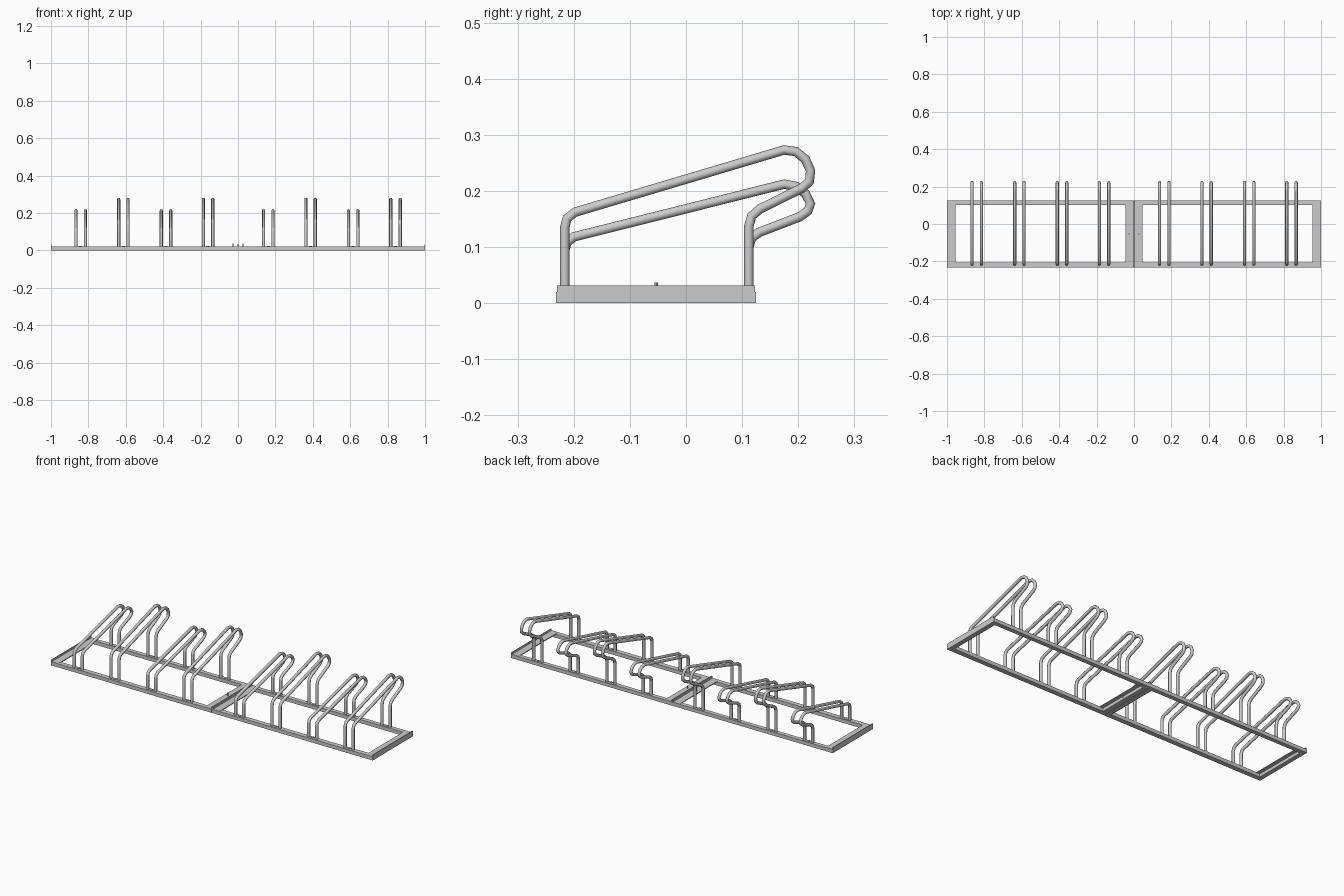
import bpy

if "Cube" in bpy.data.objects:
    bpy.data.objects.remove(bpy.data.objects["Cube"])


def box(name, x0, x1, y0, y1, z0, z1):
    bpy.ops.mesh.primitive_cube_add(size=1, location=((x0 + x1) / 2, (y0 + y1) / 2, (z0 + z1) / 2))
    ob = bpy.context.object
    ob.name = name
    ob.scale = (abs(x1 - x0), y1 - y0, z1 - z0)
    return ob


def pin(name, x, y, z0, z1, r):
    bpy.ops.mesh.primitive_cylinder_add(vertices=8, radius=r, depth=z1 - z0, location=(x, y, (z0 + z1) / 2))
    bpy.context.object.name = name


def tube(name, x, path, r=0.0085):
    cu = bpy.data.curves.new(name, 'CURVE')
    cu.dimensions = '3D'
    cu.bevel_depth = r
    cu.bevel_resolution = 2
    cu.use_fill_caps = True
    sp = cu.splines.new('POLY')
    sp.points.add(len(path) - 1)
    for p, (y, z) in zip(sp.points, path):
        p.co = (x, y, z, 1)
    ob = bpy.data.objects.new(name, cu)
    bpy.context.collection.objects.link(ob)


# Side outlines (y, z) of the tall and short wheel hoops
TALL = [(-.216, .018), (-.216, .135), (-.212, .151), (-.198, .162), (.175, .273),
        (.196, .270), (.213, .256), (.222, .236), (.220, .217), (.207, .205),
        (.132, .168), (.117, .155), (.112, .137), (.112, .018)]
SHORT = [(-.216, .018), (-.216, .095), (-.212, .108), (-.200, .118), (.175, .212),
         (.196, .208), (.213, .195), (.222, .177), (.217, .164), (.203, .154),
         (.130, .126), (.117, .116), (.112, .100), (.112, .018)]

FRONT, BACK, H = -.232, .125, .02

# Two base frames, mirrored about the middle
for s, side in ((-1, "left"), (1, "right")):
    a, b = sorted((s * .001, s * 1.0))
    box(side + "_front_rail", a, b, FRONT, FRONT + .027, 0, H)
    box(side + "_rear_rail", a, b, BACK - .024, BACK, 0, H)
    for e, d in ((.001, 1), (1.0, -1)):
        # End crossbar with an upturned angle plate on top
        def span(w):
            return sorted((s * e, s * (e + d * w)))
        box(side + "_crossbar", *span(.025), FRONT + .027, BACK - .024, 0, H)
        box(side + "_angle_plate", *span(.045), FRONT + .002, BACK - .002, H - .003, H + .001)
        box(side + "_angle_flange", *span(.004), FRONT + .002, BACK - .002, H, .031)
    # Joining bolt beside the middle seam
    pin(side + "_joining_bolt", s * .027, -.053, .012, .037, .003)

# Wheel holders: pairs of hoops, alternating short and tall
for i, x in enumerate((-.841, -.613, -.385, -.160, .162, .388, .616, .842)):
    path = TALL if i % 2 else SHORT
    for off in (-.025, .025):
        tube("wheel_hoop", x + off, path)
    for y in (-.216, .112):
        pin("rail_screw", x, y, H - .004, H + .003, .008)
